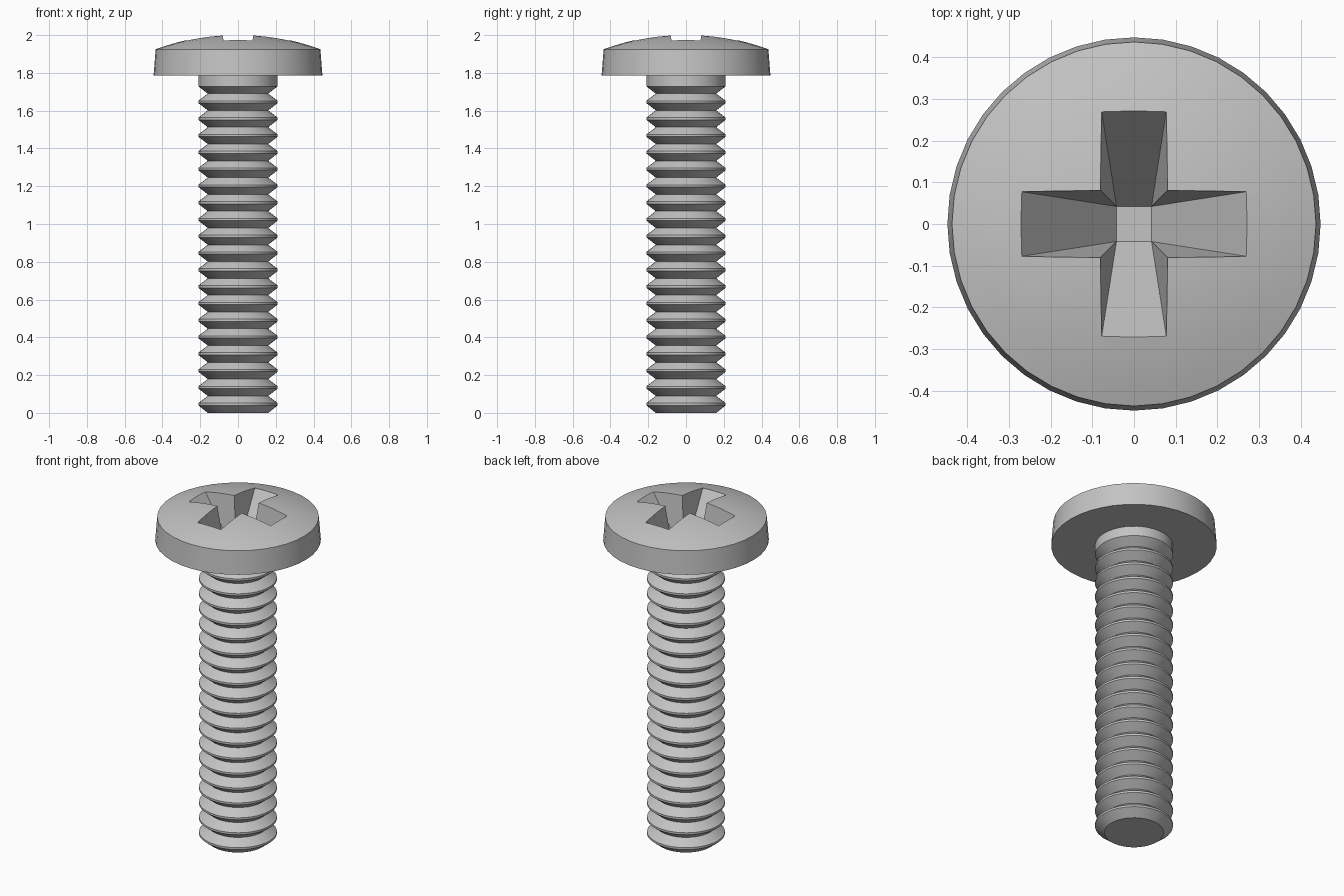
import bpy
import bmesh
from math import radians, tau, sqrt
from mathutils import Matrix

old = bpy.data.objects.get("Cube")
if old:
    bpy.data.objects.remove(old, do_unlink=True)

SIDES = 40
steel = bpy.data.materials.new("light grey steel")
grey = (0.55, 0.55, 0.55, 1)
steel.diffuse_color = grey
steel.use_nodes = True
steel.node_tree.nodes["Principled BSDF"].inputs["Base Color"].default_value = grey


def finish(bm, name):
    bmesh.ops.recalc_face_normals(bm, faces=bm.faces)
    mesh = bpy.data.meshes.new(name)
    bm.to_mesh(mesh)
    bm.free()
    mesh.materials.append(steel)
    obj = bpy.data.objects.new(name, mesh)
    bpy.context.collection.objects.link(obj)
    return obj


def lathe(profile, name):
    """Revolve (radius, z) points, running from axis to axis, into a solid."""
    bm = bmesh.new()
    rings = []
    for r, z in profile:
        if r == 0:
            rings.append([bm.verts.new((0, 0, z))] * SIDES)
        else:
            rings.append([bm.verts.new(Matrix.Rotation(tau * i / SIDES, 3, 'Z') @ v)
                          for i in range(SIDES)
                          for v in [Matrix.Translation((r, 0, z)).to_translation()]])
    for a, b in zip(rings, rings[1:]):
        for i in range(SIDES):
            j = (i + 1) % SIDES
            bm.faces.new(dict.fromkeys((a[i], a[j], b[j], b[i])))
    return finish(bm, name)


# Threaded shank: repeated ridges with a narrow flat crest
CREST, ROOT, PITCH, RIDGES = 0.21, 0.16, 0.0889, 20
profile = [(0, 0), (ROOT, 0)]
for n in range(RIDGES):
    z = 0.04 + n * PITCH
    profile.append((CREST, z))
    if n < RIDGES - 1:
        profile += [(CREST, z + 0.012), (ROOT, z + 0.05)]
profile.append((CREST, 1.787))

# Pan head: slightly tapered rim, then a shallow spherical dome
RIM, RIM_Z, TOP = 0.436, 1.925, 2.003
radius = (RIM ** 2 + (TOP - RIM_Z) ** 2) / (2 * (TOP - RIM_Z))
profile.append((0.447, 1.787))
STEPS = 8
for i in range(STEPS + 1):
    r = RIM * (1 - i / STEPS)
    profile.append((r, TOP - radius + sqrt(radius ** 2 - r ** 2)))
screw = lathe(profile, "pan_head_screw")

# Cross recess cutter: four sloping arms meeting at a small square floor
FLOOR, FLOOR_Z, CUT_Z = 0.042, 1.66, 2.06
grow = (CUT_Z - FLOOR_Z) / (1.973 - FLOOR_Z)
end = FLOOR + 0.228 * grow
half = FLOOR + 0.0355 * grow
bm = bmesh.new()
turns = [Matrix.Rotation(tau * k / 4, 3, 'Z') for k in range(4)]


def turned(x, y, z):
    return [bm.verts.new(t @ Matrix.Translation((x, y, z)).to_translation()) for t in turns]


floor = turned(FLOOR, FLOOR, FLOOR_Z)
inner = turned(half, half, CUT_Z)
tip_a = turned(end, -half, CUT_Z)
tip_b = turned(end, half, CUT_Z)
bm.faces.new(floor)
bm.faces.new(inner)
for k in range(4):
    p = k - 1
    bm.faces.new((floor[p], tip_a[k], tip_b[k], floor[k]))
    bm.faces.new((floor[k], tip_b[k], inner[k]))
    bm.faces.new((floor[p], inner[p], tip_a[k]))
    bm.faces.new((inner[p], tip_a[k], tip_b[k], inner[k]))
cutter = finish(bm, "cross_recess_cutter")
cutter.hide_render = True

# Cut the recess, then shade smooth with crisp edges
bpy.ops.object.select_all(action='DESELECT')
screw.select_set(True)
bpy.context.view_layer.objects.active = screw
cut = screw.modifiers.new("cross_recess", 'BOOLEAN')
cut.operation = 'DIFFERENCE'
cut.solver = 'EXACT'
cut.object = cutter
bpy.ops.object.modifier_apply(modifier=cut.name)
bpy.data.objects.remove(cutter, do_unlink=True)
bpy.ops.object.shade_smooth_by_angle(angle=radians(25))
